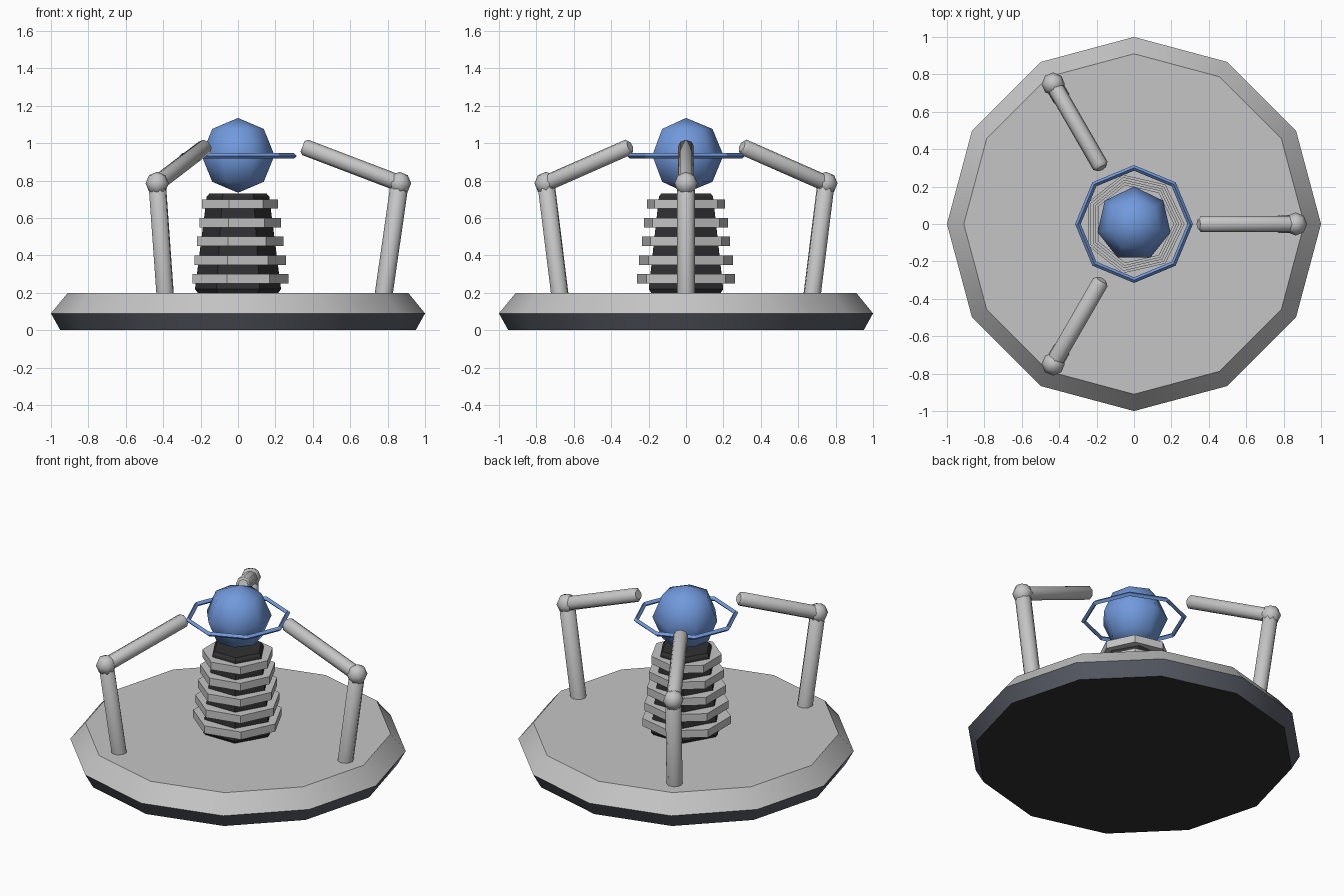
import bpy, bmesh, math
from mathutils import Vector, Matrix

if "Cube" in bpy.data.objects:
    bpy.data.objects.remove(bpy.data.objects["Cube"])


def material(name, rgb):
    m = bpy.data.materials.new(name)
    m.diffuse_color = (*rgb, 1.0)
    m.use_nodes = True
    m.node_tree.nodes["Principled BSDF"].inputs["Base Color"].default_value = m.diffuse_color
    return m


LIGHT = material("light grey", (0.56, 0.56, 0.56))
SLATE = material("slate grey", (0.10, 0.11, 0.135))
DARK = material("dark grey", (0.03, 0.03, 0.032))
BLUE = material("blue", (0.165, 0.32, 0.72))


def finish(name, bm, mats, smooth=None):
    bmesh.ops.recalc_face_normals(bm, faces=bm.faces[:])
    me = bpy.data.meshes.new(name)
    bm.to_mesh(me)
    bm.free()
    for m in mats:
        me.materials.append(m)
    ob = bpy.data.objects.new(name, me)
    bpy.context.collection.objects.link(ob)
    if smooth:
        bpy.ops.object.select_all(action='DESELECT')
        ob.select_set(True)
        bpy.context.view_layer.objects.active = ob
        bpy.ops.object.shade_smooth_by_angle(angle=math.radians(smooth))
    return ob


def lathe(profile, sides, matrix=Matrix()):
    """Capped solid of revolution from (radius, z) pairs."""
    bm = bmesh.new()
    rings = []
    for r, z in profile:
        angles = [2 * math.pi * i / sides for i in range(sides)]
        rings.append([bm.verts.new(matrix @ Vector((r * math.cos(a), r * math.sin(a), z)))
                      for a in angles])
    for a, b in zip(rings, rings[1:]):
        for i in range(sides):
            j = (i + 1) % sides
            bm.faces.new((a[i], a[j], b[j], b[i]))
    bm.faces.new(rings[0])
    bm.faces.new(rings[-1])
    return bm


def rod(name, start, end, radius, bevel):
    axis = Vector(end) - Vector(start)
    length = axis.length
    m = Matrix.Translation(start) @ axis.to_track_quat('Z', 'Y').to_matrix().to_4x4()
    prof = [(radius, 0), (radius, length - bevel), (radius - bevel, length)]
    return finish(name, lathe(prof, 8, m), [LIGHT], 46)


def ball(name, centre, radius, segments, rings, mat, smooth):
    bm = bmesh.new()
    bmesh.ops.create_uvsphere(bm, u_segments=segments, v_segments=rings, radius=radius,
                              matrix=Matrix.Translation(centre))
    return finish(name, bm, [mat], smooth)


# Base: light top and bevel, slate lower band, dark underside
bm = lathe([(0.95, 0), (1.0, 0.09), (0.91, 0.2)], 12)
bmesh.ops.recalc_face_normals(bm, faces=bm.faces[:])
for f in bm.faces:
    z = f.calc_center_median().z
    f.material_index = 2 if z < 0.01 else 1 if z < 0.09 else 0
finish("base", bm, [LIGHT, SLATE, DARK], 35)

# Six-sided tapered column
finish("column", lathe([(0.215, 0.19), (0.215, 0.2), (0.23, 0.22), (0.167, 0.715), (0.152, 0.732)], 6), [DARK])

# Seven-sided collars around the column
for i, r in enumerate((0.27, 0.257, 0.242, 0.229, 0.215)):
    z = 0.25 + 0.1 * i
    finish(f"collar_{i + 1}", lathe([(r, z), (r, z + 0.05)], 7), [LIGHT])

# Orb
ball("orb", (0, 0, 0.935), 0.2, 7, 4, BLUE, 55)

# Floating halo: eight-sided ring with diamond section
bm = bmesh.new()
section = [(0.315, 0.932), (0.3, 0.947), (0.285, 0.932), (0.3, 0.917)]
loops = [[bm.verts.new((r * math.cos(k * math.pi / 4), r * math.sin(k * math.pi / 4), z))
          for r, z in section] for k in range(8)]
for k in range(8):
    a, b = loops[k], loops[(k + 1) % 8]
    for i in range(4):
        j = (i + 1) % 4
        bm.faces.new((a[i], b[i], b[j], a[j]))
finish("halo", bm, [BLUE])

# Three jointed arms
for n in range(3):
    turn = Matrix.Rotation(n * 2 * math.pi / 3, 3, 'Z')
    foot = turn @ Vector((0.776, 0, 0.17))
    elbow = turn @ Vector((0.864, 0, 0.785))
    tip = turn @ Vector((0.345, 0, 0.983))
    rod(f"upright_{n + 1}", foot, elbow, 0.048, 0.01)
    ball(f"elbow_{n + 1}", elbow, 0.062, 8, 4, LIGHT, 50)
    rod(f"forearm_{n + 1}", elbow, tip, 0.044, 0.015)
